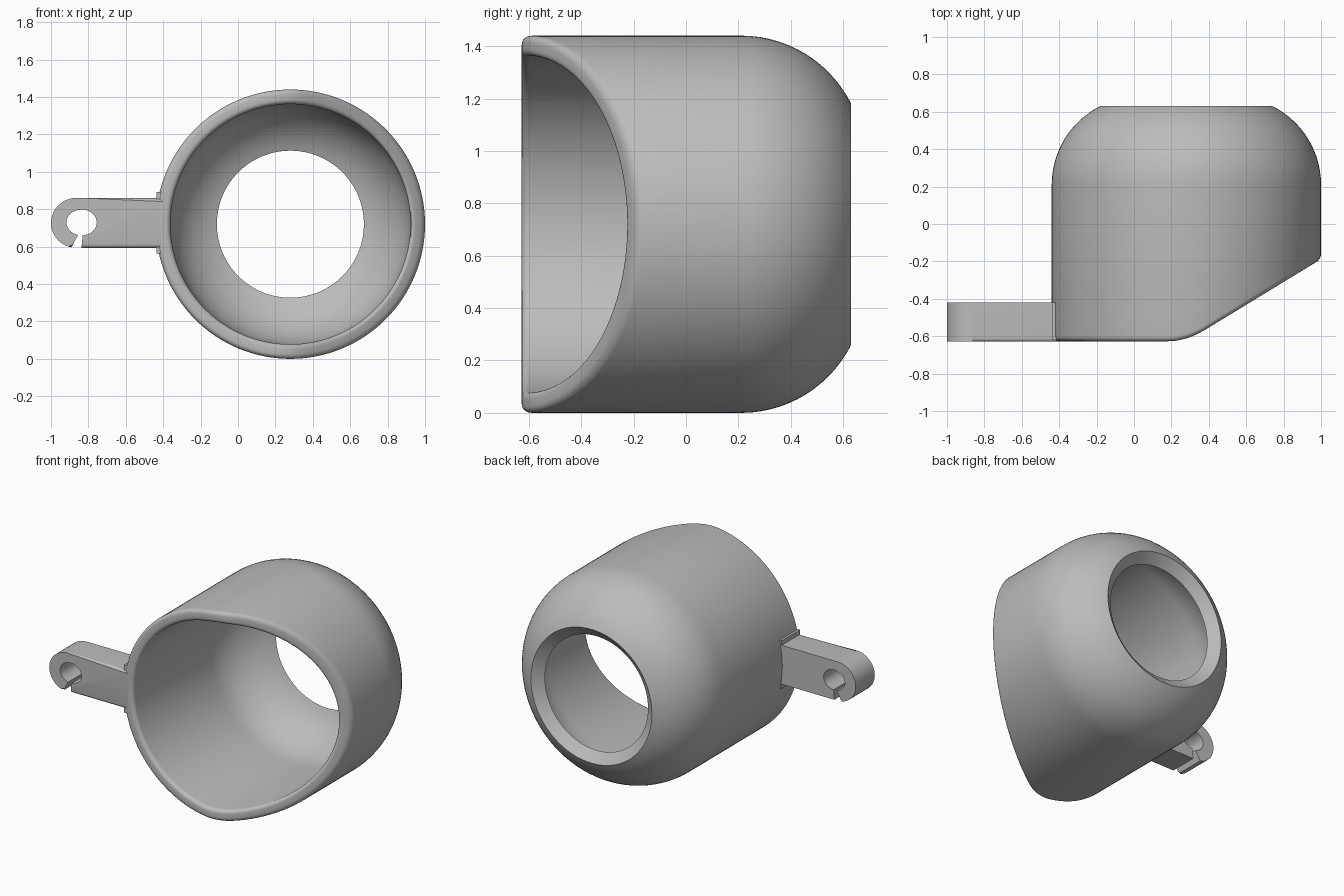
import bpy, bmesh, math

if "Cube" in bpy.data.objects:
    bpy.data.objects.remove(bpy.data.objects["Cube"])

grey = bpy.data.materials.new("grey plastic")
grey.diffuse_color = (0.5, 0.5, 0.5, 1)
grey.use_nodes = True
grey.node_tree.nodes["Principled BSDF"].inputs["Base Color"].default_value = grey.diffuse_color
CX, CZ = 0.28, 0.72
FRONT, BACK = -0.627, 0.63


def finish(bm, name, smooth=True):
    bmesh.ops.recalc_face_normals(bm, faces=bm.faces)
    me = bpy.data.meshes.new(name)
    bm.to_mesh(me)
    bm.free()
    me.materials.append(grey)
    ob = bpy.data.objects.new(name, me)
    bpy.context.collection.objects.link(ob)
    if smooth:
        bpy.ops.object.select_all(action='DESELECT')
        ob.select_set(True)
        bpy.context.view_layer.objects.active = ob
        bpy.ops.object.shade_smooth_by_angle(angle=math.radians(32))
    return ob


def front_y(x):
    # flat front on the left, easing into a slanted cut on the right
    a, b, s = 0.18, 0.38, 0.61
    if x < a:
        return FRONT
    if x < b:
        return FRONT + s * (x - a) ** 2 / (2 * (b - a))
    return FRONT + s * (b - a) / 2 + s * (x - b)


# cup: revolved wall profile; True marks points measured from the slanted front
OUT, INN, F = 0.72, 0.642, 0.026
profile = []
for i in range(6):
    t = math.radians(90 * i / 5)
    profile.append((INN + F - F * math.cos(t), F - F * math.sin(t), True))
for i in range(6):
    t = math.radians(90 * i / 5)
    profile.append((OUT - F + F * math.sin(t), F - F * math.cos(t), True))
arc_y, arc_r = 0.21, 0.25
for i in range(15):                       # outer shoulder
    t = math.asin(0.42 / 0.47) * i / 14
    profile.append((arc_r + 0.47 * math.cos(t), arc_y + 0.47 * math.sin(t), False))
for i in range(15):                       # inner shoulder
    t = math.asin(0.365 / 0.392) * (14 - i) / 14
    profile.append((arc_r + 0.392 * math.cos(t), arc_y + 0.392 * math.sin(t), False))

bm = bmesh.new()
N = 128
rings = []
for k in range(N):
    a = 2 * math.pi * k / N
    ring = []
    for r, y, from_front in profile:
        x = CX + r * math.cos(a)
        ring.append(bm.verts.new((x, y + front_y(x) if from_front else y, CZ + r * math.sin(a))))
    rings.append(ring)
M = len(profile)
for k in range(N):
    p, q = rings[k], rings[(k + 1) % N]
    for j in range(M):
        bm.faces.new((p[j], p[(j + 1) % M], q[(j + 1) % M], q[j]))
finish(bm, "cup")

# arm: rounded bar with a slotted hole at its end
ZM, H, Y1 = 0.727, 0.134, -0.42
outline = [(-0.40, ZM - H), (-0.40, ZM + H)]
for i in range(25):
    t = math.radians(90 + 168 * i / 24)
    outline.append((-0.862 + 0.138 * math.cos(t), ZM + H * math.sin(t)))
n_outer = len(outline)
for i in range(33):
    t = math.radians(256 - 346 * i / 32 + 0) if i else math.radians(256)
    # walk clockwise round the hole from the left to the right side of the slot
    t = math.radians(256 - (360 - 18) * i / 32)
    outline.append((-0.836 + 0.081 * math.cos(t), 0.729 + 0.069 * math.sin(t)))
outline.append((-0.837, ZM - H))

bm = bmesh.new()
fv = [bm.verts.new((x, FRONT, z)) for x, z in outline]
bv = [bm.verts.new((x, Y1, z)) for x, z in outline]
n = len(outline)
bm.faces.new(fv)
bm.faces.new(bv[::-1])
for i in range(n):
    j = (i + 1) % n
    bm.faces.new((fv[i], bv[i], bv[j], fv[j]))
rim = [bm.edges.get((fv[i], fv[i + 1])) for i in range(1, n_outer - 1)]
rim.append(bm.edges.get((fv[-1], fv[0])))
bmesh.ops.bevel(bm, geom=rim, offset=0.02, segments=4, profile=0.5, affect='EDGES')
finish(bm, "arm")

# collar: thin step where the arm meets the cup
bm = bmesh.new()
bmesh.ops.create_cube(bm, size=1)
for v in bm.verts:
    v.co = (-0.415 + v.co.x * 0.04, (FRONT + 0.006 + Y1) / 2 + v.co.y * (Y1 - FRONT - 0.006),
            ZM + v.co.z * 0.33)
finish(bm, "arm_collar", False)
